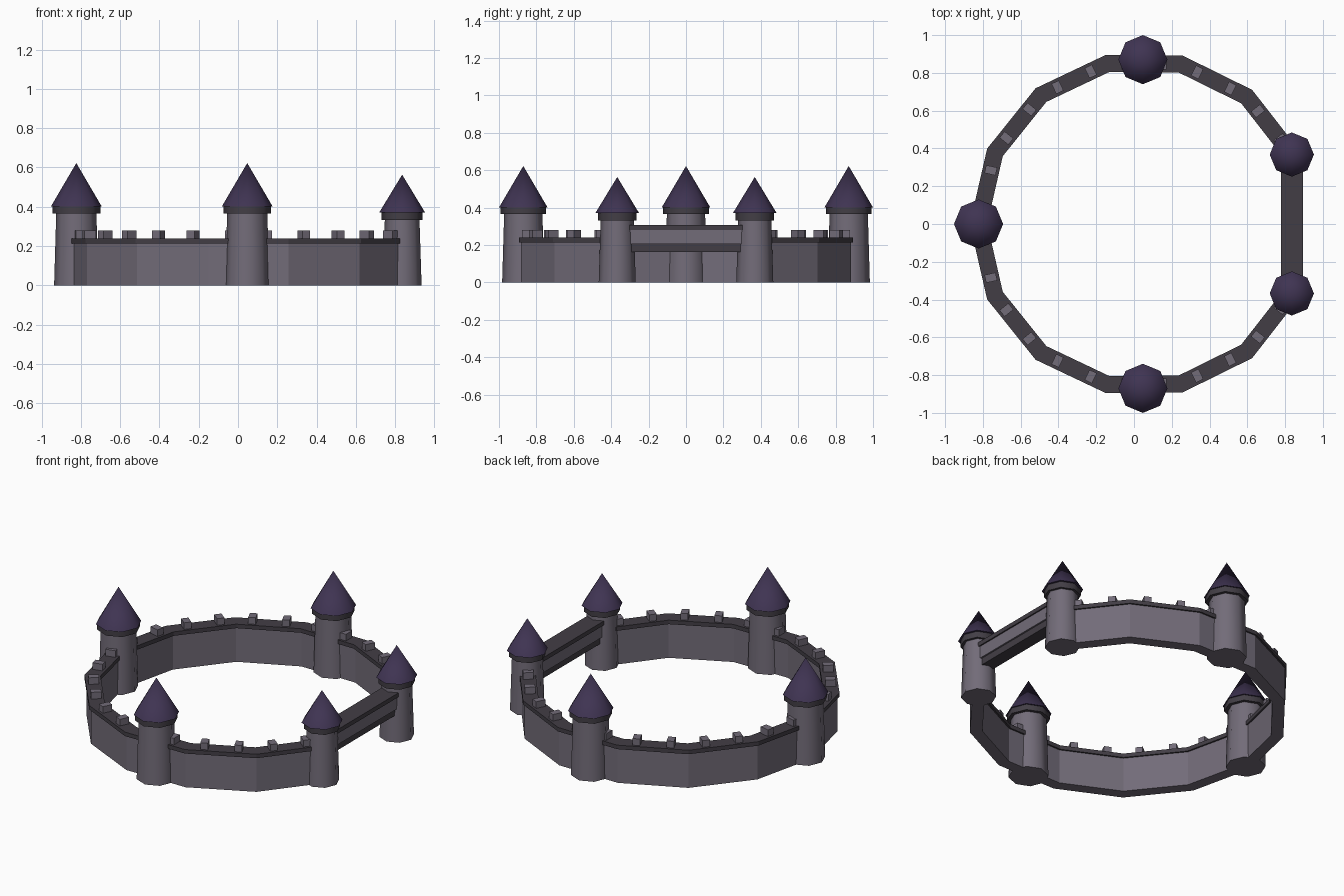
import bpy, bmesh, math
from mathutils import Vector

if "Cube" in bpy.data.objects:
    bpy.data.objects.remove(bpy.data.objects["Cube"])

CX, R = 0.047, 0.87            # ring centre and radius
START = math.radians(25)       # gate tower angle
SEGS = 12
STEP = (2 * math.pi - 2 * START) / SEGS


def material(name, rgb):
    m = bpy.data.materials.new(name)
    m.diffuse_color = (*rgb, 1)
    m.use_nodes = True
    m.node_tree.nodes["Principled BSDF"].inputs["Base Color"].default_value = m.diffuse_color
    return m


STONE = material("stone", (0.17, 0.15, 0.19))
TRIM = material("dark_stone", (0.055, 0.048, 0.06))
ROOF = material("roof_slate", (0.05, 0.034, 0.085))


def ring_point(angle, r=R, z=0.0):
    return Vector((CX + r * math.cos(angle), r * math.sin(angle), z))


def box(name, loc, size, mat, angle=0.0):
    bpy.ops.mesh.primitive_cube_add(size=1, location=loc, rotation=(0, 0, angle))
    ob = bpy.context.object
    ob.name = name
    ob.scale = size
    ob.data.materials.append(mat)
    return ob


def frustum(name, x, y, z0, z1, r0, r1, mat):
    bpy.ops.mesh.primitive_cone_add(vertices=8, radius1=r0, radius2=r1,
                                    depth=z1 - z0, location=(x, y, (z0 + z1) / 2))
    ob = bpy.context.object
    ob.name = name
    ob.data.materials.append(mat)
    bpy.ops.object.shade_smooth_by_angle(angle=math.radians(50))


def ring_wall(name, half, z0, z1, mat):
    """Mitred open ring with rectangular section, leaving the gate free."""
    bm = bmesh.new()
    prev = None
    for i in range(SEGS + 1):
        a = START + i * STEP
        cur = [bm.verts.new(ring_point(a, R + s * half, z))
               for s, z in ((1, z0), (1, z1), (-1, z1), (-1, z0))]
        if prev:
            for j in range(4):
                k = (j + 1) % 4
                bm.faces.new((prev[j], cur[j], cur[k], prev[k]))
        else:
            bm.faces.new(cur)
        prev = cur
    bm.faces.new(prev[::-1])
    bmesh.ops.recalc_face_normals(bm, faces=bm.faces)
    me = bpy.data.meshes.new(name)
    bm.to_mesh(me)
    bm.free()
    me.materials.append(mat)
    bpy.context.collection.objects.link(bpy.data.objects.new(name, me))


def tower(name, angle, r0, r1, body_top, collar_r, roof_z, roof_r, apex):
    x, y, _ = ring_point(angle)
    frustum(name + "_body", x, y, 0, body_top + 0.01, r0, r1, STONE)
    frustum(name + "_collar", x, y, body_top, roof_z + 0.003, collar_r, collar_r, TRIM)
    frustum(name + "_roof", x, y, roof_z, apex, roof_r, 0, ROOF)


# Curtain wall and walkway
ring_wall("curtain_wall", 0.036, 0, 0.217, STONE)
ring_wall("wall_walkway", 0.046, 0.214, 0.239, TRIM)

# Merlons: two on each wall segment
for i in range(SEGS):
    a, b = (ring_point(START + (i + k) * STEP) for k in (0, 1))
    mid = START + (i + 0.5) * STEP
    for t in (0.25, 0.75):
        p = a.lerp(b, t)
        box("merlon", (p.x, p.y, 0.257), (0.06, 0.043, 0.046), STONE, mid)

# Three main towers and two smaller gate towers
for label, deg in (("rear", 90), ("left", 180), ("front", 270)):
    tower(label + "_tower", math.radians(deg), 0.113, 0.102, 0.365, 0.122, 0.4, 0.13, 0.622)
for label, s in (("rear", 1), ("front", -1)):
    tower(label + "_gate_tower", s * START, 0.099, 0.088, 0.332, 0.104, 0.37, 0.117, 0.563)

# Gate bridge: lintel, beam and walkway between the gate towers
g = ring_point(START)
span = 2 * g.y
box("gate_lintel", (g.x, 0, 0.186), (0.08, span, 0.046), TRIM)
box("gate_beam", (g.x, 0, 0.244), (0.1, span, 0.078), STONE)
box("gate_walkway", (g.x, 0, 0.293), (0.116, span, 0.026), TRIM)
